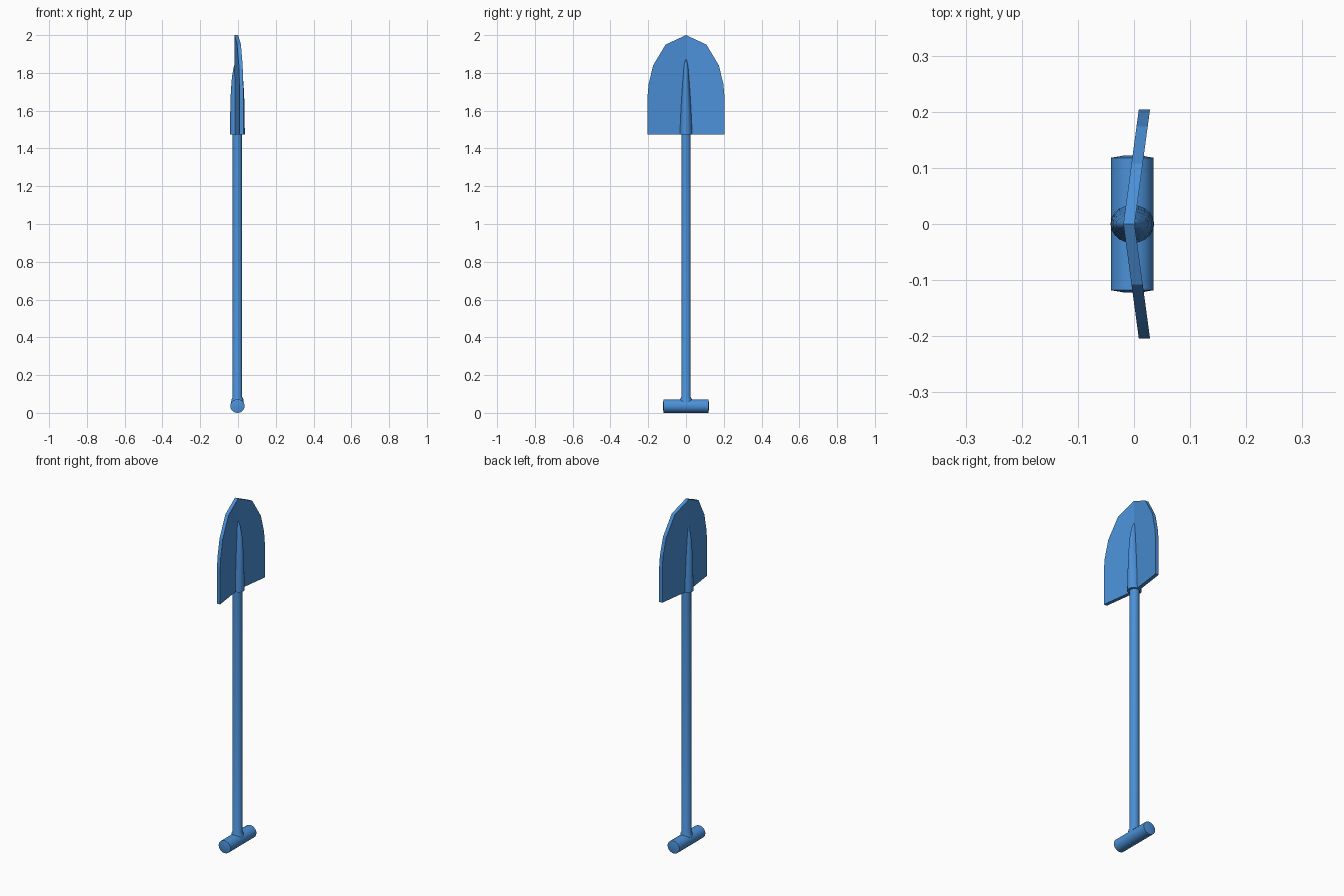
import bpy, bmesh, math

if "Cube" in bpy.data.objects:
    bpy.data.objects.remove(bpy.data.objects["Cube"])

blue = bpy.data.materials.new("blue_paint")
blue.diffuse_color = (0.07, 0.28, 0.68, 1)
blue.use_nodes = True
blue.node_tree.nodes["Principled BSDF"].inputs["Base Color"].default_value = blue.diffuse_color


def finish(name, bm, smooth=None):
    bmesh.ops.recalc_face_normals(bm, faces=bm.faces)
    mesh = bpy.data.meshes.new(name)
    bm.to_mesh(mesh)
    bm.free()
    obj = bpy.data.objects.new(name, mesh)
    bpy.context.collection.objects.link(obj)
    mesh.materials.append(blue)
    if smooth:
        bpy.ops.object.select_all(action='DESELECT')
        obj.select_set(True)
        bpy.context.view_layer.objects.active = obj
        bpy.ops.object.shade_smooth_by_angle(angle=math.radians(smooth))
    return obj


def loft(name, rings, sides=20, along_y=False, origin=(0, 0, 0)):
    """Stack elliptical rings (height, radius a, radius b) and cap both ends."""
    bm = bmesh.new()
    loops = []
    for h, a, b in rings:
        loop = []
        for i in range(sides):
            t = 2 * math.pi * i / sides
            u, v = a * math.cos(t), b * math.sin(t)
            p = (u, h, v) if along_y else (u, v, h)
            loop.append(bm.verts.new([p[k] + origin[k] for k in range(3)]))
        loops.append(loop)
    for lo, hi in zip(loops, loops[1:]):
        for i in range(sides):
            j = (i + 1) % sides
            bm.faces.new((lo[i], lo[j], hi[j], hi[i]))
    bm.faces.new(loops[0])
    bm.faces.new(loops[-1])
    return finish(name, bm, 35)


CX = -0.003

# crosswise grip with slightly domed ends
loft("grip", [(-0.122, 0.015, 0.015), (-0.118, 0.038, 0.036), (0.118, 0.038, 0.036),
              (0.122, 0.015, 0.015)], along_y=True, origin=(CX, 0, 0.04))
bpy.data.objects["grip"].location.z = -0.004

# long shaft, flared where it meets the grip
loft("shaft", [(0.05, 0.034, 0.034), (0.072, 0.031, 0.031), (0.085, 0.025, 0.025),
               (1.50, 0.025, 0.025)], origin=(CX, 0, 0))

# tapered socket that fades into the blade
loft("socket", [(1.475, 0.039, 0.034), (1.60, 0.038, 0.028), (1.70, 0.035, 0.022),
                (1.78, 0.029, 0.016), (1.84, 0.018, 0.011), (1.87, 0.006, 0.004)],
     origin=(CX, 0, 0))

# pointed blade: half outline, folded in a shallow V and mirrored
outline = [(0, 1.475), (0.204, 1.475), (0.204, 1.67), (0.198, 1.74),
           (0.174, 1.84), (0.108, 1.95), (0, 2.0)]
bm = bmesh.new()
for s in (1, -1):
    back, front = ([bm.verts.new((x0 + 0.135 * y, s * y, z)) for y, z in outline]
                   for x0 in (-0.019, 0.001))
    bm.faces.new(back)
    bm.faces.new(front)
    for i in range(len(outline) - 1):
        bm.faces.new((back[i], back[i + 1], front[i + 1], front[i]))
bmesh.ops.remove_doubles(bm, verts=bm.verts, dist=0.0001)
finish("blade", bm)
